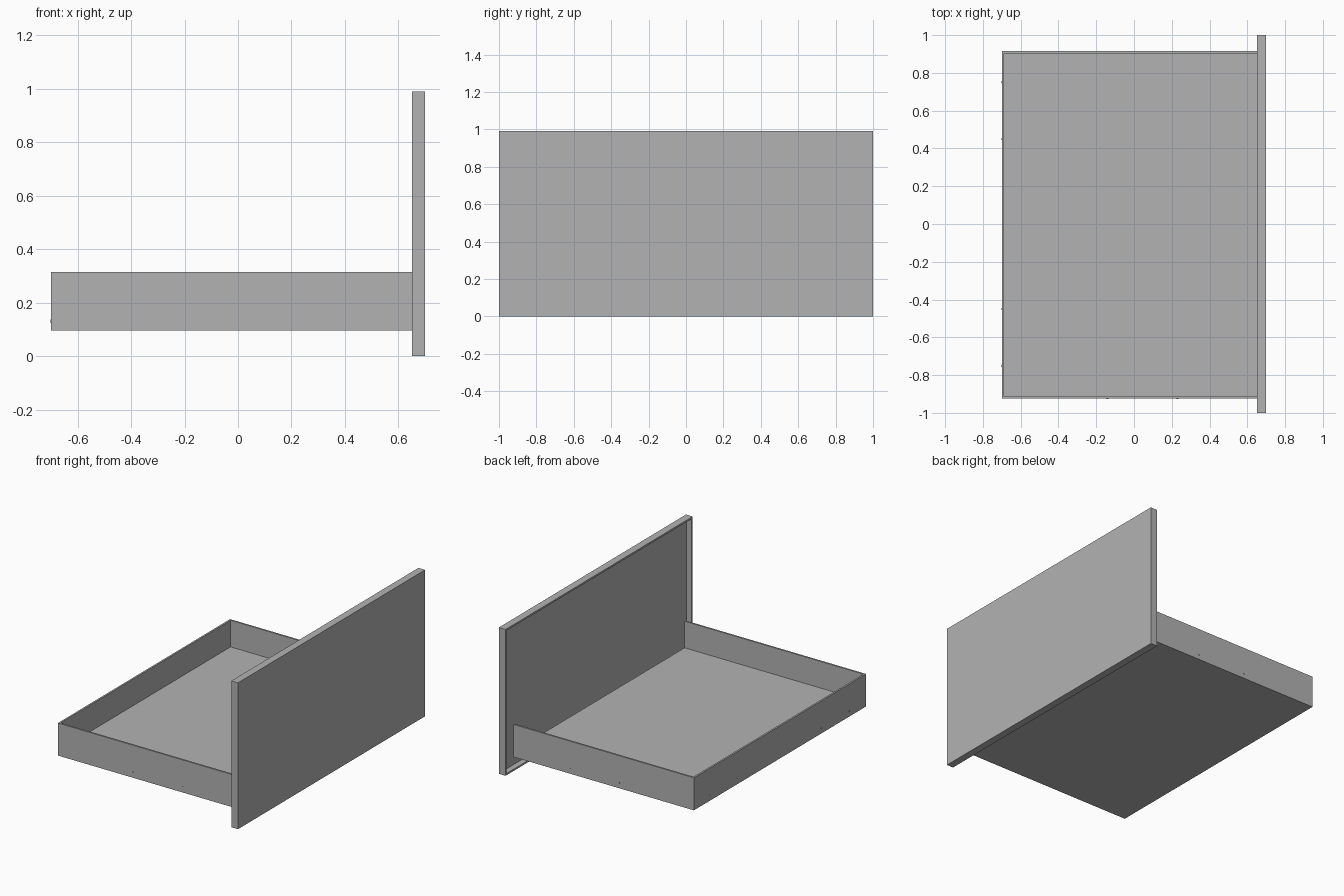
import bpy
import bmesh
from mathutils import Matrix, Vector

old = bpy.data.objects.get("Cube")
if old:
    bpy.data.objects.remove(old, do_unlink=True)

# One plain grey for everything
grey = bpy.data.materials.new("plain grey")
grey.use_nodes = True
colour = (0.45, 0.45, 0.45, 1)
grey.diffuse_color = colour
grey.node_tree.nodes["Principled BSDF"].inputs["Base Color"].default_value = colour


def finish(name, bm):
    mesh = bpy.data.meshes.new(name)
    bm.to_mesh(mesh)
    bm.free()
    mesh.materials.append(grey)
    obj = bpy.data.objects.new(name, mesh)
    bpy.context.collection.objects.link(obj)
    return obj


def tray(name, low, high, open_dir, wall, base):
    """A box hollowed from the side facing open_dir."""
    low, high, open_dir = Vector(low), Vector(high), Vector(open_dir)
    size = high - low
    bm = bmesh.new()
    bmesh.ops.create_cube(bm, size=1, matrix=Matrix.Translation((low + high) / 2)
                          @ Matrix.Diagonal((*size, 1)))
    bm.normal_update()
    face = next(f for f in bm.faces if f.normal.dot(open_dir) > 0.9)
    bmesh.ops.inset_region(bm, faces=[face], thickness=wall, use_even_offset=True)
    depth = abs(size.dot(open_dir)) - base
    floor = bmesh.ops.extrude_discrete_faces(bm, faces=[face])["faces"][0]
    bmesh.ops.translate(bm, verts=floor.verts, vec=-open_dir * depth)
    bmesh.ops.recalc_face_normals(bm, faces=bm.faces)
    return finish(name, bm)


# Front panel, hollow on its inner side
FRONT, BACK, MID_Y, HALF_Y = 0.65, -0.70, -0.005, 0.92
tray("front_panel", (FRONT, -1, 0), (0.70, 1, 0.99), (-1, 0, 0), 0.012, 0.012)


# Drawer box: floor and three walls
def slab(name, low, high):
    bm = bmesh.new()
    low, high = Vector(low), Vector(high)
    bmesh.ops.create_cube(bm, size=1, matrix=Matrix.Translation((low + high) / 2)
                          @ Matrix.Diagonal((*(high - low), 1)))
    return finish(name, bm)


BOTTOM, TOP, FLOOR, WALL = 0.095, 0.315, 0.135, 0.012
right, left = MID_Y - HALF_Y, MID_Y + HALF_Y
slab("drawer_floor", (BACK + WALL, right + WALL, BOTTOM), (FRONT, left - WALL, FLOOR))
slab("back_wall", (BACK, right, BOTTOM), (BACK + WALL, left, TOP))
slab("right_wall", (BACK + WALL, right, BOTTOM), (FRONT, right + WALL, TOP))
slab("left_wall", (BACK + WALL, left - WALL, BOTTOM), (FRONT, left, TOP))


# Tiny screw heads along the walls
def screw(name, place, axis):
    bm = bmesh.new()
    turn = Vector(axis).to_track_quat("Z", "Y").to_matrix().to_4x4()
    bmesh.ops.create_cone(bm, cap_ends=True, segments=12, radius1=0.006, radius2=0.006,
                          depth=0.003, matrix=Matrix.Translation(place) @ turn)
    finish(name, bm)


for y in (-0.75, -0.45, 0.45, 0.75):
    screw("back_screw", (BACK, y, 0.13), (-1, 0, 0))
for x in (-0.14, 0.23):
    screw("right_screw", (x, right, 0.13), (0, -1, 0))
    screw("left_screw", (x, left, 0.13), (0, 1, 0))
